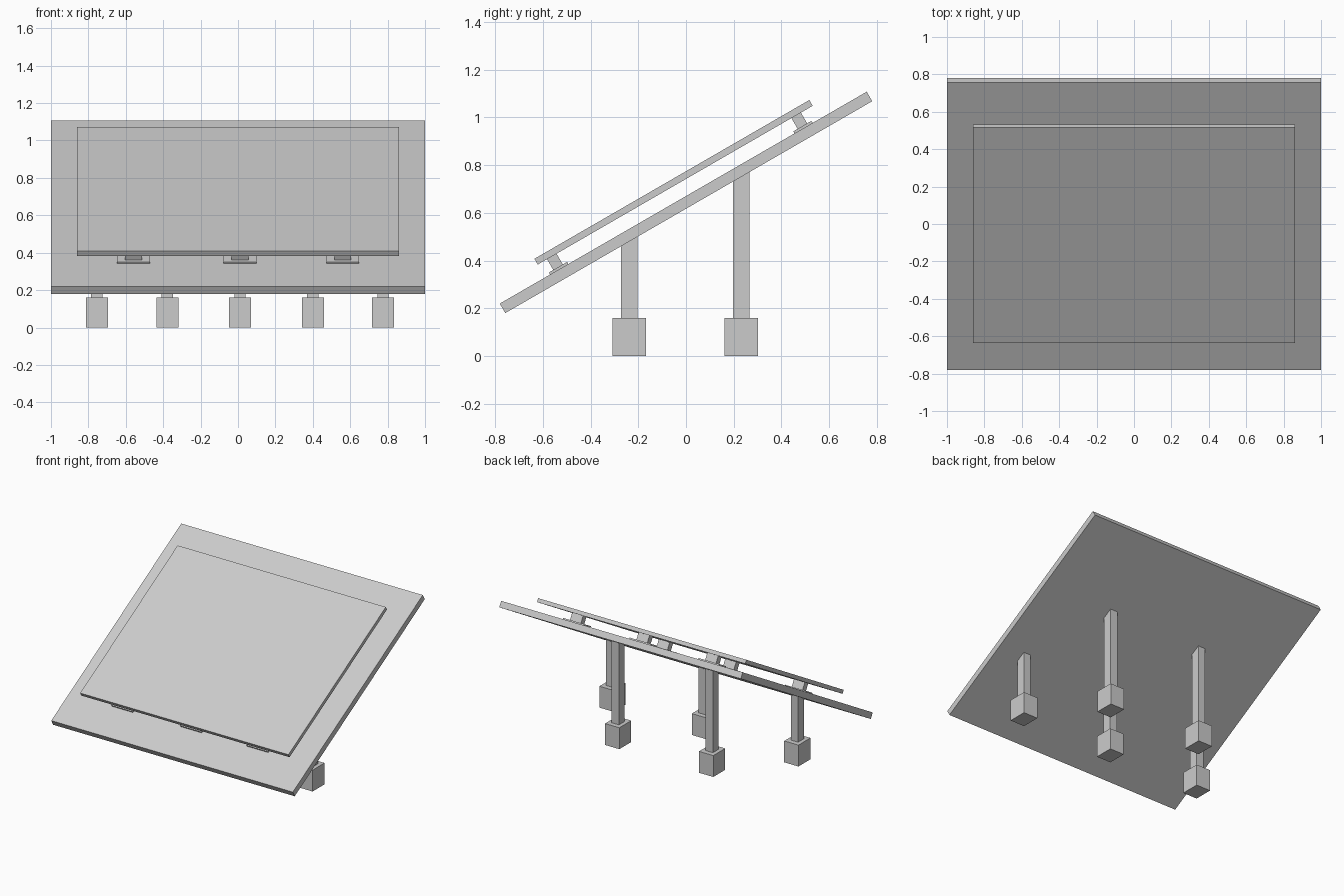
import bpy
import bmesh
from math import radians, tan, cos
from mathutils import Matrix

old = bpy.data.objects.get("Cube")
if old:
    bpy.data.objects.remove(old, do_unlink=True)

TILT = radians(30)
SLAB_Z = 0.644
SLAB_T = 0.046
TILTED = Matrix.Translation((0, 0, SLAB_Z)) @ Matrix.Rotation(TILT, 4, 'X')

grey = bpy.data.materials.new("light_grey")
grey.use_nodes = True
colour = (0.6, 0.6, 0.6, 1)
grey.diffuse_color = colour
grey.node_tree.nodes["Principled BSDF"].inputs["Base Color"].default_value = colour


def box(name, centre, size, frame=Matrix(), top_rule=None):
    """Box placed in a frame; top_rule gives the top height from y."""
    bm = bmesh.new()
    bmesh.ops.create_cube(bm, size=1)
    bmesh.ops.transform(bm, verts=bm.verts,
                        matrix=Matrix.Translation(centre) @ Matrix.Diagonal((*size, 1)))
    if top_rule:
        for v in bm.verts:
            if v.co.z > centre[2]:
                v.co.z = top_rule(v.co.y)
    mesh = bpy.data.meshes.new(name)
    bm.to_mesh(mesh)
    bm.free()
    mesh.materials.append(grey)
    obj = bpy.data.objects.new(name, mesh)
    obj.matrix_world = frame
    bpy.context.collection.objects.link(obj)
    return obj


def slab_underside(y):
    return SLAB_Z + y * tan(TILT) - SLAB_T / 2 / cos(TILT)


# Sloping roof slab
box("roof_slab", (0, 0, 0), (2, 1.775, SLAB_T), TILTED)

# Panel: frame with a thin glass sheet on top
box("panel_frame", (0, -0.003, 0.0965), (1.724, 1.33, 0.023), TILTED)
box("panel_glass", (0, -0.003, 0.1105), (1.724, 1.33, 0.005), TILTED)

# Mounting brackets: foot plate and upright, in two rows of three
for row, u in (("front", -0.6), ("back", 0.582)):
    for i, x in enumerate((-0.559, 0.01, 0.56)):
        box(f"{row}_bracket_plate_{i + 1}", (x, u, 0.028), (0.176, 0.088, 0.01), TILTED)
        box(f"{row}_bracket_stem_{i + 1}", (x, u, 0.059), (0.09, 0.046, 0.052), TILTED)

# Posts on footing blocks: three short in front, two tall behind
for row, y, columns in (("front", -0.238, (-0.755, 0.01, 0.775)),
                        ("back", 0.231, (-0.378, 0.4))):
    for i, x in enumerate(columns):
        box(f"{row}_footing_{i + 1}", (x, y, 0.08), (0.118, 0.141, 0.16))
        box(f"{row}_post_{i + 1}", (x, y, 0.2), (0.06, 0.068, 0.08),
            top_rule=slab_underside)
